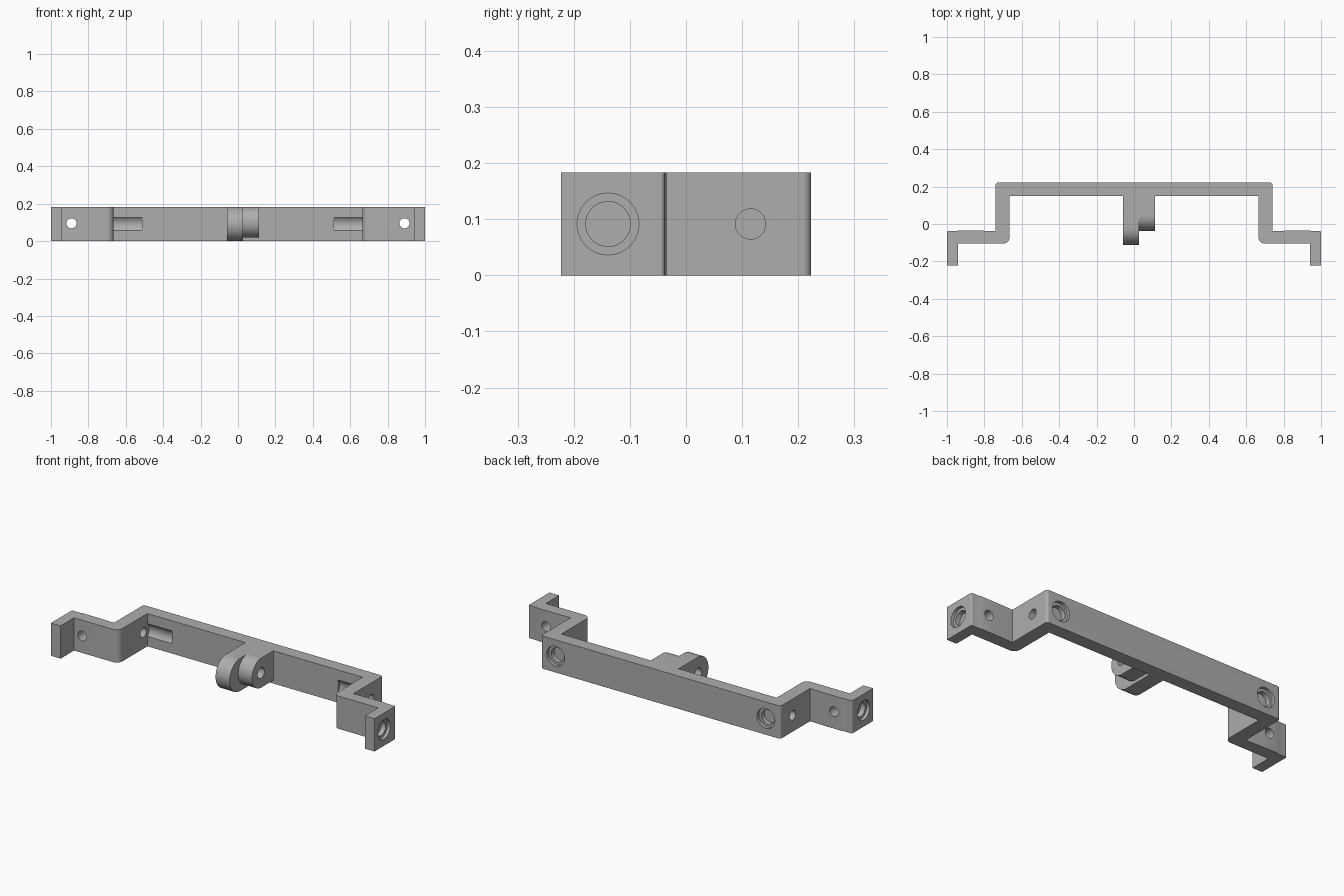
import bpy, bmesh, math
from mathutils import Vector, Matrix

cube = bpy.data.objects.get("Cube")
if cube:
    bpy.data.objects.remove(cube, do_unlink=True)

H = 0.183
MID = H / 2

grey = bpy.data.materials.new("plain grey")
grey.use_nodes = True
colour = (0.42, 0.42, 0.42, 1)
grey.diffuse_color = colour
grey.node_tree.nodes["Principled BSDF"].inputs["Base Color"].default_value = colour


def rounded(corners, steps=8):
    """Outline from (u, v, radius) corners, with arcs where radius > 0."""
    out = []
    n = len(corners)
    for i, (u, v, r) in enumerate(corners):
        p = Vector((u, v))
        if r == 0:
            out.append(p)
            continue
        a = (Vector(corners[i - 1][:2]) - p).normalized()
        b = (Vector(corners[(i + 1) % n][:2]) - p).normalized()
        half = a.angle(b) / 2
        centre = p + (a + b).normalized() * (r / math.sin(half))
        start = p + a * (r / math.tan(half)) - centre
        end = p + b * (r / math.tan(half)) - centre
        turn = math.atan2(start.x * end.y - start.y * end.x, start.dot(end))
        for k in range(steps + 1):
            out.append(centre + Matrix.Rotation(turn * k / steps, 2) @ start)
    return out


def extrude(name, points, vector):
    """Prism from a closed loop of 3D points."""
    bm = bmesh.new()
    face = bm.faces.new([bm.verts.new(p) for p in points])
    res = bmesh.ops.extrude_face_region(bm, geom=[face])
    moved = [g for g in res["geom"] if isinstance(g, bmesh.types.BMVert)]
    bmesh.ops.translate(bm, verts=moved, vec=vector)
    bmesh.ops.recalc_face_normals(bm, faces=bm.faces)
    mesh = bpy.data.meshes.new(name)
    bm.to_mesh(mesh)
    bm.free()
    mesh.materials.append(grey)
    obj = bpy.data.objects.new(name, mesh)
    bpy.context.collection.objects.link(obj)
    return obj


def cylinder(name, start, end, radius, sides=40):
    """Cylinder between two points, along x or y."""
    start, end = Vector(start), Vector(end)
    axis = (end - start).normalized()
    side = axis.cross(Vector((0, 0, 1)))
    ring = [start + radius * (math.cos(t) * side + math.sin(t) * Vector((0, 0, 1)))
            for t in (2 * math.pi * k / sides for k in range(sides))]
    return extrude(name, ring, end - start)


def boolean(target, tool, operation):
    mod = target.modifiers.new(operation.lower(), "BOOLEAN")
    mod.operation = operation
    mod.solver = "EXACT"
    mod.object = tool
    bpy.context.view_layer.objects.active = target
    bpy.ops.object.modifier_apply(modifier=mod.name)
    bpy.data.objects.remove(tool, do_unlink=True)


# Stepped bracket strip, half outline mirrored
half = [(0.74, 0.223, 0.015), (0.74, -0.038, 0), (0.84, -0.035, 0),
        (0.94, -0.035, 0), (0.95, -0.038, 0), (1, -0.038, 0.008),
        (1, -0.223, 0), (0.94, -0.223, 0), (0.94, -0.105, 0),
        (0.665, -0.105, 0.035), (0.665, 0.15, 0)]
outline = half + [(-x, y, r) for x, y, r in reversed(half)]
bracket = extrude("bracket", [(p.x, p.y, 0) for p in rounded(outline)], (0, 0, H))


# Two round-ended lugs on the middle of the strip
def lug(name, x0, x1, tip, z0):
    r = (H - z0) / 2 - 0.0005
    loop = [(0.17, z0, 0), (tip, z0, r), (tip, H, r), (0.17, H, 0)]
    return extrude(name, [(x0, p.x, p.y) for p in rounded(loop, 14)], (x1 - x0, 0, 0))


boolean(bracket, lug("long_lug", -0.06, 0.027, -0.112, 0), "UNION")
boolean(bracket, lug("short_lug", 0.02, 0.113, -0.037, 0.018), "UNION")

# Lug pin holes
cuts = [((-0.1, -0.022, MID), (0.0, -0.022, MID), 0.03),
        ((0.15, 0.042, 0.1), (0.045, 0.042, 0.1), 0.03)]
for s in (-1, 1):
    cuts += [
        # screw holes through the flange and the leg
        ((s * 0.89, -0.2, 0.095), (s * 0.89, 0.05, 0.095), 0.027),
        ((s * 0.6, 0.115, MID), (s * 0.8, 0.115, MID), 0.027),
        # screw head groove in the strip
        ((s * 0.513, 0.115, MID), (s * 0.665, 0.115, MID), 0.05),
        # stepped blind recesses on the end tabs and the back
        ((s * 1.1, -0.139, MID), (s * 0.982, -0.139, MID), 0.055),
        ((s * 1.1, -0.139, MID), (s * 0.955, -0.139, MID), 0.04),
        ((s * 0.65, 0.3, MID), (s * 0.65, 0.205, MID), 0.055),
        ((s * 0.65, 0.3, MID), (s * 0.65, 0.178, MID), 0.04),
    ]
for start, end, radius in cuts:
    boolean(bracket, cylinder("hole_cutter", start, end, radius), "DIFFERENCE")

# Smooth curves, crisp edges
bpy.ops.object.select_all(action="DESELECT")
bracket.select_set(True)
bpy.context.view_layer.objects.active = bracket
bpy.ops.object.shade_smooth_by_angle(angle=math.radians(30))
